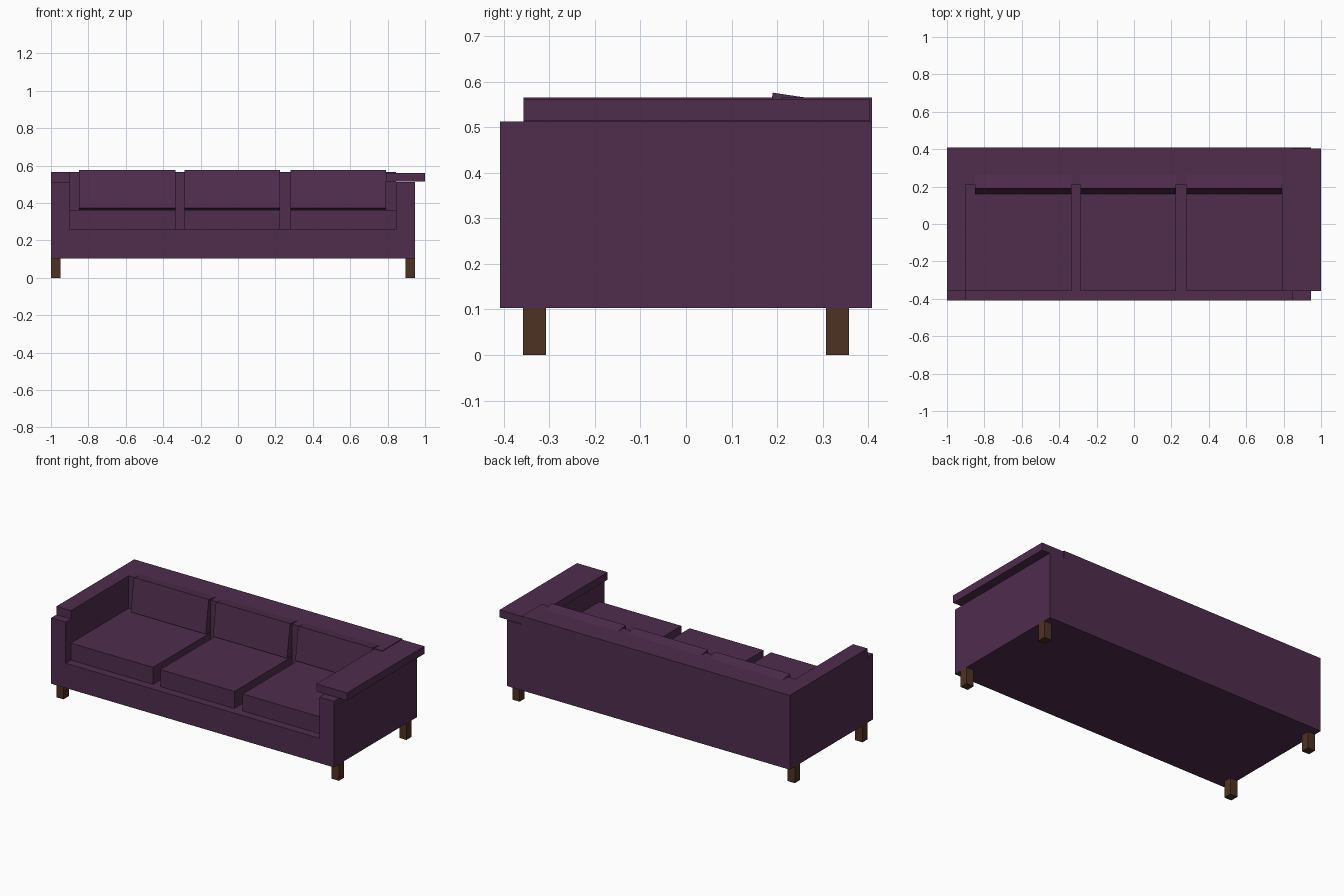
import bpy, bmesh, math
from mathutils import Matrix

if "Cube" in bpy.data.objects:
    bpy.data.objects.remove(bpy.data.objects["Cube"])


def material(name, rgb):
    m = bpy.data.materials.new(name)
    m.diffuse_color = (*rgb, 1)
    m.use_nodes = True
    m.node_tree.nodes["Principled BSDF"].inputs["Base Color"].default_value = m.diffuse_color
    return m


PURPLE = material("plum fabric", (0.080, 0.026, 0.076))
WOOD = material("dark wood", (0.076, 0.032, 0.017))


def prism(name, outline, z0, z1, mat):
    """Extrude a flat outline from z0 up to z1."""
    bm = bmesh.new()
    face = bm.faces.new([bm.verts.new((x, y, z0)) for x, y in outline])
    ext = bmesh.ops.extrude_face_region(bm, geom=[face])["geom"]
    verts = [v for v in ext if isinstance(v, bmesh.types.BMVert)]
    bmesh.ops.translate(bm, verts=verts, vec=(0, 0, z1 - z0))
    bmesh.ops.recalc_face_normals(bm, faces=bm.faces)
    me = bpy.data.meshes.new(name)
    bm.to_mesh(me)
    bm.free()
    me.materials.append(mat)
    ob = bpy.data.objects.new(name, me)
    bpy.context.collection.objects.link(ob)
    return ob


def box(name, x0, x1, y0, y1, z0, z1, mat):
    return prism(name, [(x0, y0), (x1, y0), (x1, y1), (x0, y1)], z0, z1, mat)


L, R = -1.0, 0.945            # body ends
F, B = -0.408, 0.408          # body front and back
IL, IR, IB = -0.9, 0.845, 0.21  # inner faces of arms and back

# Base, and the U-shaped arms and back standing on it
box("base", L, R, F, B, 0.103, 0.257, PURPLE)
prism("arms_and_back",
      [(L, F), (IL, F), (IL, IB), (IR, IB), (IR, F), (R, F), (R, B), (L, B)],
      0.257, 0.513, PURPLE)

# Top rail over left arm and back, and the wide slab on the right arm
prism("top_rail",
      [(L, -0.357), (IL, -0.357), (IL, IB), (IR, IB), (IR, B), (L, B)],
      0.513, 0.565, PURPLE)
box("right_arm_slab", 0.79, 1.0, -0.357, 0.404, 0.514, 0.561, PURPLE)

# Seat cushions
for i, (x0, x1) in enumerate([(IL, -0.335), (-0.285, 0.225), (0.282, IR)]):
    box(f"seat_cushion_{i + 1}", x0, x1, -0.357, IB, 0.257, 0.363, PURPLE)

# Back cushions leaning back, pivoting on the lower front edge
for i, (x0, x1) in enumerate([(-0.85, -0.335), (-0.285, 0.225), (0.282, 0.79)]):
    c = box(f"back_cushion_{i + 1}", x0, x1, 0, 0.11, 0, 0.206, PURPLE)
    c.data.transform(Matrix.Translation((0, 0.160, 0.372))
                     @ Matrix.Rotation(math.radians(-8.5), 4, 'X'))

# Square legs
for side, x in (("left", L), ("right", R - 0.05)):
    for end, y in (("front", -0.358), ("back", 0.307)):
        box(f"{end}_{side}_leg", x, x + 0.05, y, y + 0.051, 0, 0.103, WOOD)
